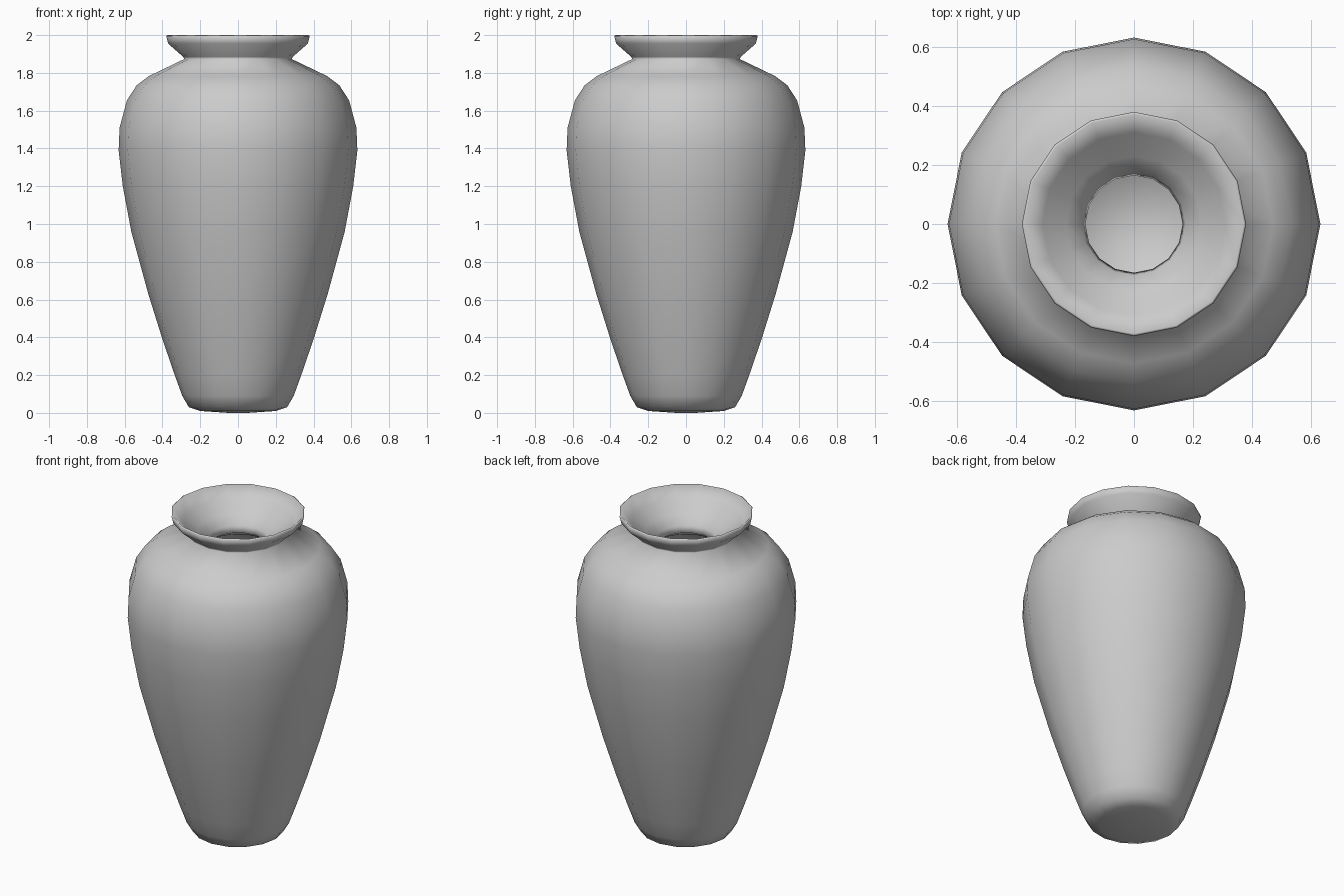
import bpy, bmesh, math

if "Cube" in bpy.data.objects:
    bpy.data.objects.remove(bpy.data.objects["Cube"])

SIDES = 16

# Profile as (radius, height): base, outer body, flared rim, then throat and inner wall
profile = [
    (0.05, 0.0), (0.20, 0.01), (0.26, 0.03), (0.295, 0.09), (0.335, 0.20),
    (0.40, 0.39), (0.475, 0.63), (0.565, 0.96), (0.61, 1.20), (0.632, 1.39),
    (0.627, 1.51), (0.588, 1.655), (0.536, 1.735), (0.472, 1.783), (0.285, 1.873),
    (0.29, 1.885), (0.37, 1.955), (0.38, 1.995), (0.372, 2.0),
    (0.31, 1.94), (0.23, 1.88), (0.175, 1.83), (0.165, 1.79),
    (0.25, 1.74), (0.42, 1.66), (0.51, 1.45), (0.47, 1.05), (0.37, 0.65),
    (0.25, 0.22), (0.17, 0.12),
]

# Turn the profile around the z axis
bm = bmesh.new()
rings = []
for r, z in profile:
    rings.append([bm.verts.new((r * math.cos(2 * math.pi * i / SIDES),
                                r * math.sin(2 * math.pi * i / SIDES), z))
                  for i in range(SIDES)])
for a, b in zip(rings, rings[1:]):
    for i in range(SIDES):
        j = (i + 1) % SIDES
        bm.faces.new((a[i], a[j], b[j], b[i]))

# Underside and inner floor
bm.faces.new(rings[0][::-1])
bm.faces.new(rings[-1])
bmesh.ops.recalc_face_normals(bm, faces=bm.faces)
for f in bm.faces:
    f.smooth = True

mesh = bpy.data.meshes.new("vase")
bm.to_mesh(mesh)
bm.free()
vase = bpy.data.objects.new("vase", mesh)
bpy.context.collection.objects.link(vase)
